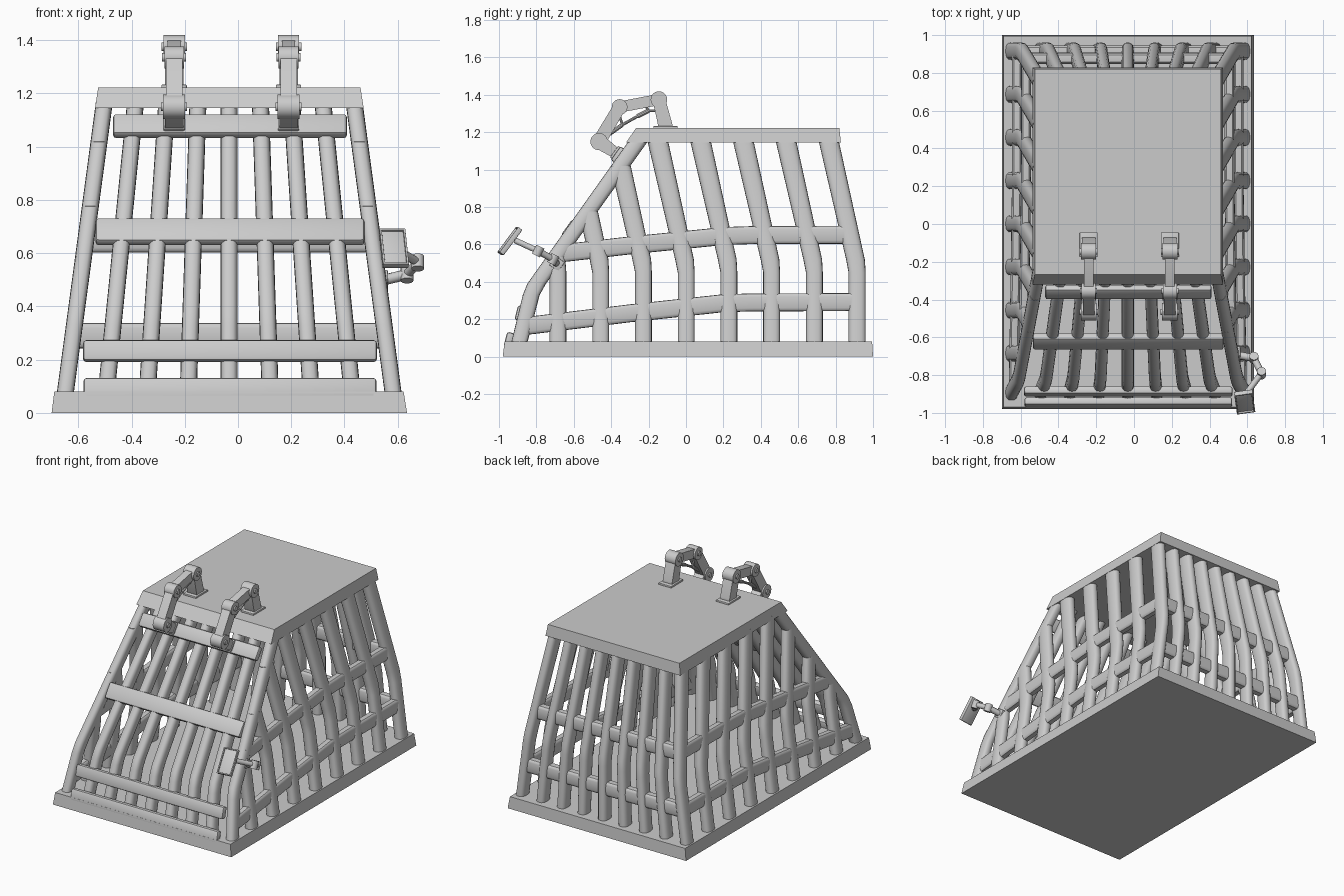
import bpy, bmesh, math
from mathutils import Vector, Matrix

if "Cube" in bpy.data.objects:
    bpy.data.objects.remove(bpy.data.objects["Cube"])

CX = -0.033                      # cage centre line
X, Y, Z = Vector((1, 0, 0)), Vector((0, 1, 0)), Vector((0, 0, 1))


def finish(bm, name, smooth=True):
    bmesh.ops.recalc_face_normals(bm, faces=bm.faces)
    me = bpy.data.meshes.new(name)
    bm.to_mesh(me)
    bm.free()
    ob = bpy.data.objects.new(name, me)
    bpy.context.collection.objects.link(ob)
    if smooth:
        bpy.context.view_layer.objects.active = ob
        ob.select_set(True)
        bpy.ops.object.shade_smooth_by_angle(angle=math.radians(35))
        ob.select_set(False)
    return ob


def loft(name, rings, u, v, power=0.75, n=16):
    """Join rounded sections (centre, half size u, half size v) along a path."""
    bm = bmesh.new()
    sq = lambda t: math.copysign(abs(t) ** power, t) if abs(t) > 1e-6 else 0
    loops = []
    for c, ru, rv in rings:
        loops.append([bm.verts.new(Vector(c) + u * ru * sq(math.cos(2 * math.pi * i / n))
                                   + v * rv * sq(math.sin(2 * math.pi * i / n))) for i in range(n)])
    for a, b in zip(loops, loops[1:]):
        for i in range(n):
            bm.faces.new((a[i], a[(i + 1) % n], b[(i + 1) % n], b[i]))
    bm.faces.new(loops[0])
    bm.faces.new(loops[-1])
    return finish(bm, name)


def slab(name, lo, hi):
    """Tapered plate; lo and hi are (x0, x1, y0, y1, z)."""
    bm = bmesh.new()
    for x0, x1, y0, y1, z in (lo, hi):
        for x in (x0, x1):
            for y in (y0, y1):
                bm.verts.new((x, y, z))
    bmesh.ops.convex_hull(bm, input=bm.verts)
    bmesh.ops.dissolve_limit(bm, angle_limit=0.01, verts=bm.verts, edges=bm.edges)
    return finish(bm, name, False)


def box(name, c, size, rot=None, bevel=0.008):
    bm = bmesh.new()
    m = Matrix.Translation(c) @ (rot or Matrix()) @ Matrix.Diagonal((*size, 1))
    bmesh.ops.create_cube(bm, size=1, matrix=m)
    bmesh.ops.bevel(bm, geom=bm.edges[:], offset=bevel, segments=2, profile=0.5, affect='EDGES')
    return finish(bm, name)


def rod(name, a, b, r, n=16):
    a, b = Vector(a), Vector(b)
    bm = bmesh.new()
    m = Matrix.Translation((a + b) / 2) @ (b - a).to_track_quat('Z', 'Y').to_matrix().to_4x4()
    bmesh.ops.create_cone(bm, cap_ends=True, segments=n, radius1=r, radius2=r,
                          depth=(b - a).length, matrix=m)
    return finish(bm, name)


def link(name, x, a, b, ra, rb, w):
    """Flat arm link with round ends in the YZ plane."""
    bm = bmesh.new()
    for (y, z), r in ((a, ra), (b, rb)):
        for i in range(20):
            t = math.tau * i / 20
            for s in (-w / 2, w / 2):
                bm.verts.new((x + s, y + r * math.cos(t), z + r * math.sin(t)))
    bmesh.ops.convex_hull(bm, input=bm.verts)
    inner = [v for v in bm.verts if not v.link_faces]
    bmesh.ops.delete(bm, geom=inner, context='VERTS')
    bmesh.ops.dissolve_limit(bm, angle_limit=0.01, verts=bm.verts, edges=bm.edges)
    return finish(bm, name)


def half_width(z):
    return 0.615 - 0.143 * (z - 0.08) / 1.065


def front_y(z):
    return -0.82 + 0.713 * (z - 0.36) if z > 0.36 else -0.82 - 0.25 * (0.36 - z)


def lean_y(y, z):
    return y - max(0, z - 0.48) * 0.2256


# base and roof plates
slab("base_plate", (-0.70, 0.635, -0.98, 1.0, 0), (-0.69, 0.622, -0.97, 0.995, 0.08))
slab("roof_plate", (-0.537, 0.472, -0.32, 0.828, 1.145), (-0.525, 0.46, -0.268, 0.82, 1.222))

# front bars and corner posts, fanned across the sloping front
for k in range(-4, 5):
    rings = [((CX + k / 4 * half_width(z), front_y(z), z), 0.032, r)
             for z, r in ((0.05, 0.043), (0.33, 0.045), (0.39, 0.05), (1.17, 0.052))]
    loft("front_post" if abs(k) == 4 else "front_bar", rings, X, Y)

# back bars including the rear corners
for k in range(-4, 5):
    rings = [((CX + k / 4 * half_width(z), lean_y(0.915, z), z), 0.032, r)
             for z, r in ((0.05, 0.046), (0.45, 0.046), (0.52, 0.05), (1.17, 0.054))]
    loft("back_bar", rings, X, Y)

# side bars, cut short where they meet the sloping front posts
for s in (-1, 1):
    for i in range(1, 8):
        y = 0.915 - i * 0.2285
        top = min(1.17, (y + 0.1083 + 0.82 + 0.2567) / 0.939)
        zs = [z for z in (0.05, 0.45, 0.52) if z < top - 0.02] + [top]
        rings = [((CX + s * half_width(z), lean_y(y, z), z), 0.032,
                  0.045 if z < 0.46 else 0.05 + 0.008 * (z - 0.5)) for z in zs]
        loft("side_bar", rings, X, Y)

    # side rails, dropping toward the front
    for path in (((-0.85, 0.165), (-0.3, 0.232), (0.2, 0.286), (0.35, 0.29), (0.9, 0.292)),
                 ((-0.69, 0.55), (-0.3, 0.595), (0.2, 0.645), (0.35, 0.65), (0.87, 0.652))):
        loft("side_rail", [((CX + s * half_width(z), y, z), 0.026, 0.048) for y, z in path],
             X, Z, 0.5)

# back rails
for z in (0.29, 0.65):
    w = half_width(z)
    y = lean_y(0.915, z)
    loft("back_rail", [((CX + s * w, y, z), 0.03, 0.048) for s in (-1, 1)], Y, Z, 0.5)

# front rails lying over the front bars
for z, y, w, h, tilt in ((0.09, -0.945, 0.55, 0.08, 14), (0.232, -0.887, 0.552, 0.08, 14),
                         (0.68, -0.622, 0.505, 0.105, 35.5), (1.077, -0.36, 0.44, 0.09, 35.5)):
    box("front_rail", (CX + 0.003, y, z), (2 * w, 0.042, h),
        Matrix.Rotation(-math.radians(tilt), 4, 'X'), 0.012)

# two jointed lifting arms from the roof to the top front rail
for x in (-0.24, 0.19):
    shoulder, elbow, wrist, foot = (-0.145, 1.375), (-0.355, 1.335), (-0.465, 1.15), (-0.385, 1.095)
    box("arm_foot_plate", (x, -0.11, 1.226), (0.095, 0.13, 0.014), bevel=0.003)
    link("arm_upright", x, (-0.11, 1.235), shoulder, 0.038, 0.034, 0.07)
    link("arm_upper", x, shoulder, elbow, 0.03, 0.03, 0.05)
    link("arm_lower", x, elbow, wrist, 0.034, 0.036, 0.062)
    link("arm_hand", x, wrist, foot, 0.04, 0.03, 0.07)
    box("arm_grip", (x, -0.372, 1.088), (0.08, 0.03, 0.075),
        Matrix.Rotation(-math.radians(35.5), 4, 'X'), 0.004)
    for (y, z), r, w in ((shoulder, 0.044, 0.04), (elbow, 0.042, 0.037), (wrist, 0.046, 0.041)):
        rod("arm_joint", (x - w, y, z), (x + w, y, z), r, 24)
        rod("arm_pin", (x - w - 0.008, y, z), (x + w + 0.008, y, z), 0.016)
    # thin pistons below the arm
    pts = [(-0.15, 1.315), (-0.2, 1.315), (-0.26, 1.285), (-0.34, 1.24), (-0.41, 1.19)]
    for a, b, r in zip(pts, pts[1:], (0.007, 0.012, 0.008, 0.011)):
        rod("arm_piston", (x, *a), (x, *b), r, 10)
    rod("arm_piston_stay", (x, -0.2, 1.315), (x, -0.22, 1.35), 0.007, 10)
    rod("arm_piston_stay", (x, -0.34, 1.24), (x, -0.36, 1.3), 0.007, 10)

# control screen on a small jointed arm at the right front post
path = [(0.53, -0.69, 0.495), (0.635, -0.71, 0.52), (0.675, -0.79, 0.565), (0.585, -0.91, 0.62)]
for a, b, r in zip(path, path[1:], (0.02, 0.018, 0.016)):
    rod("screen_arm", a, b, r, 12)
for p in path[1:3]:
    c = Vector(p)
    d = Vector((0, 0.45, 0.9)) * 0.026
    rod("screen_arm_joint", c - d, c + d, 0.024)
box("screen_arm_mount", (0.545, -0.69, 0.497), (0.035, 0.06, 0.06),
    Matrix.Rotation(-math.radians(36), 4, 'X'), 0.004)
tilt = Matrix.Rotation(math.radians(8), 4, 'Z') @ Matrix.Rotation(-math.radians(37), 4, 'X')
place = Matrix.Translation((0.585, -0.938, 0.615)) @ tilt
box("screen_panel", place.translation, (0.095, 0.018, 0.165), tilt, 0.003)
for s in (-1, 1):
    box("screen_rim", place @ Vector((s * 0.045, -0.006, 0)), (0.008, 0.026, 0.168), tilt, 0.002)
    box("screen_rim", place @ Vector((0, -0.006, s * 0.08)), (0.095, 0.026, 0.008), tilt, 0.002)
